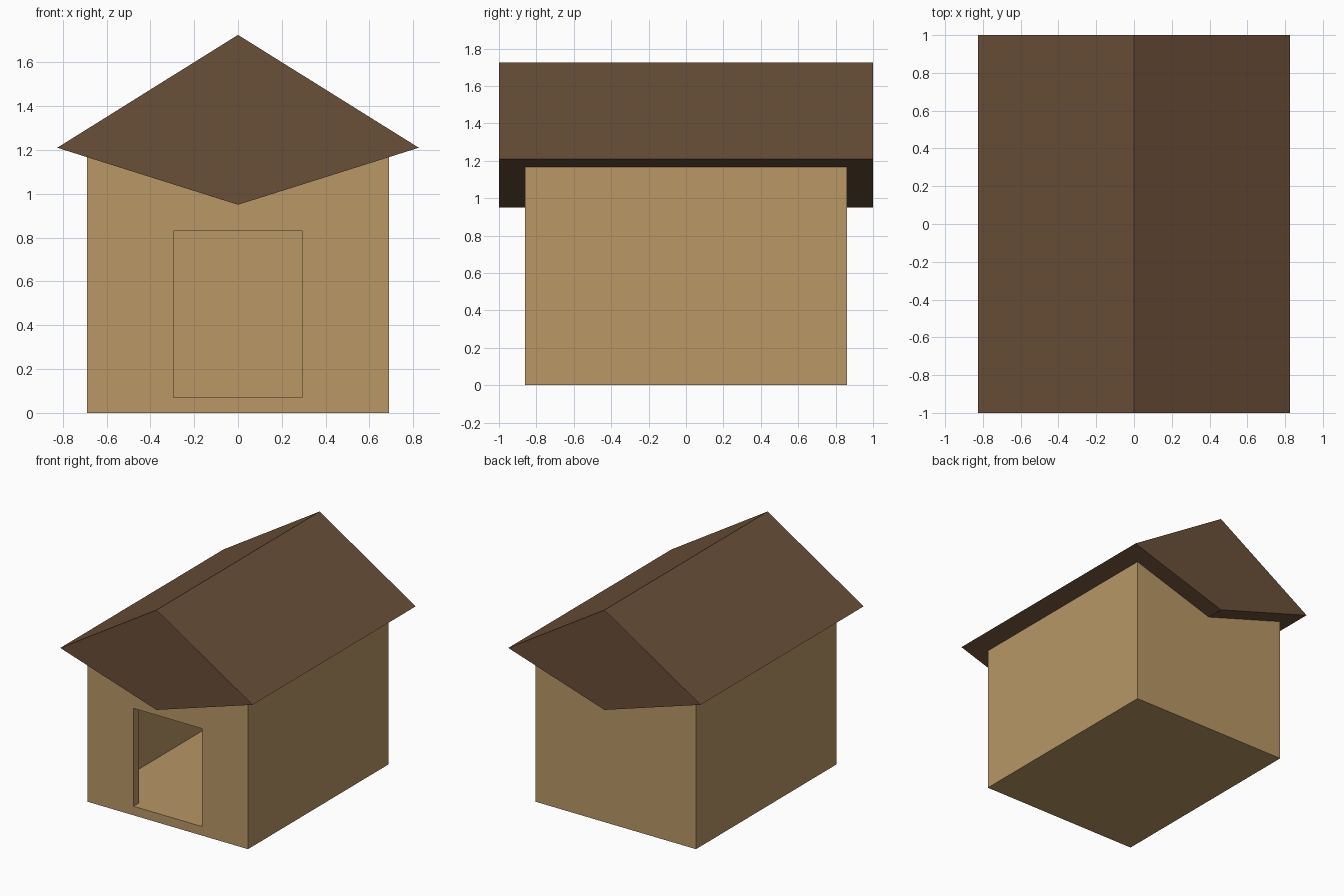
import bpy, bmesh

if "Cube" in bpy.data.objects:
    bpy.data.objects.remove(bpy.data.objects["Cube"])


def material(name, rgb):
    lin = [((c / 255 + 0.055) / 1.055) ** 2.4 for c in rgb]
    m = bpy.data.materials.new(name)
    m.diffuse_color = (*lin, 1)
    m.use_nodes = True
    m.node_tree.nodes["Principled BSDF"].inputs["Base Color"].default_value = m.diffuse_color
    return m


def prism(name, profile, y0, y1, mat):
    """Extrude an (x, z) profile from y0 to y1."""
    bm = bmesh.new()
    face = bm.faces.new([bm.verts.new((x, y0, z)) for x, z in profile])
    ext = bmesh.ops.extrude_face_region(bm, geom=[face])
    verts = [v for v in ext["geom"] if isinstance(v, bmesh.types.BMVert)]
    bmesh.ops.translate(bm, verts=verts, vec=(0, y1 - y0, 0))
    bmesh.ops.recalc_face_normals(bm, faces=bm.faces)
    me = bpy.data.meshes.new(name)
    bm.to_mesh(me)
    bm.free()
    me.materials.append(mat)
    ob = bpy.data.objects.new(name, me)
    bpy.context.collection.objects.link(ob)
    return ob


def rect(half_w, z0, z1):
    return [(-half_w, z0), (half_w, z0), (half_w, z1), (-half_w, z1)]


def cut(target, cutter):
    mod = target.modifiers.new("cut", "BOOLEAN")
    mod.operation = "DIFFERENCE"
    mod.solver = "EXACT"
    mod.object = cutter
    bpy.context.view_layer.objects.active = target
    bpy.ops.object.modifier_apply(modifier=mod.name)
    bpy.data.objects.remove(cutter)


tan_wood = material("tan wood", (184, 151, 102))
brown_roof = material("brown roof", (106, 79, 56))

W, D, T = 0.688, 0.86, 0.07   # half width, half depth, wall thickness

# Hollow body with floor, open under the roof
body = prism("body", rect(W, 0, 1.2), -D, D, tan_wood)
cut(body, prism("cavity_cutter", rect(W - T, T, 1.5), -D + T, D - T, tan_wood))

# Doorway through the front wall, flush with the floor
cut(body, prism("door_cutter", rect(0.295, T, 0.83), -D - 0.2, -D + T + 0.2, tan_wood))

# Solid overhanging roof with a kite-shaped end
prism("roof", [(0, 0.95), (0.825, 1.21), (0, 1.725), (-0.825, 1.21)], -1, 1, brown_roof)
